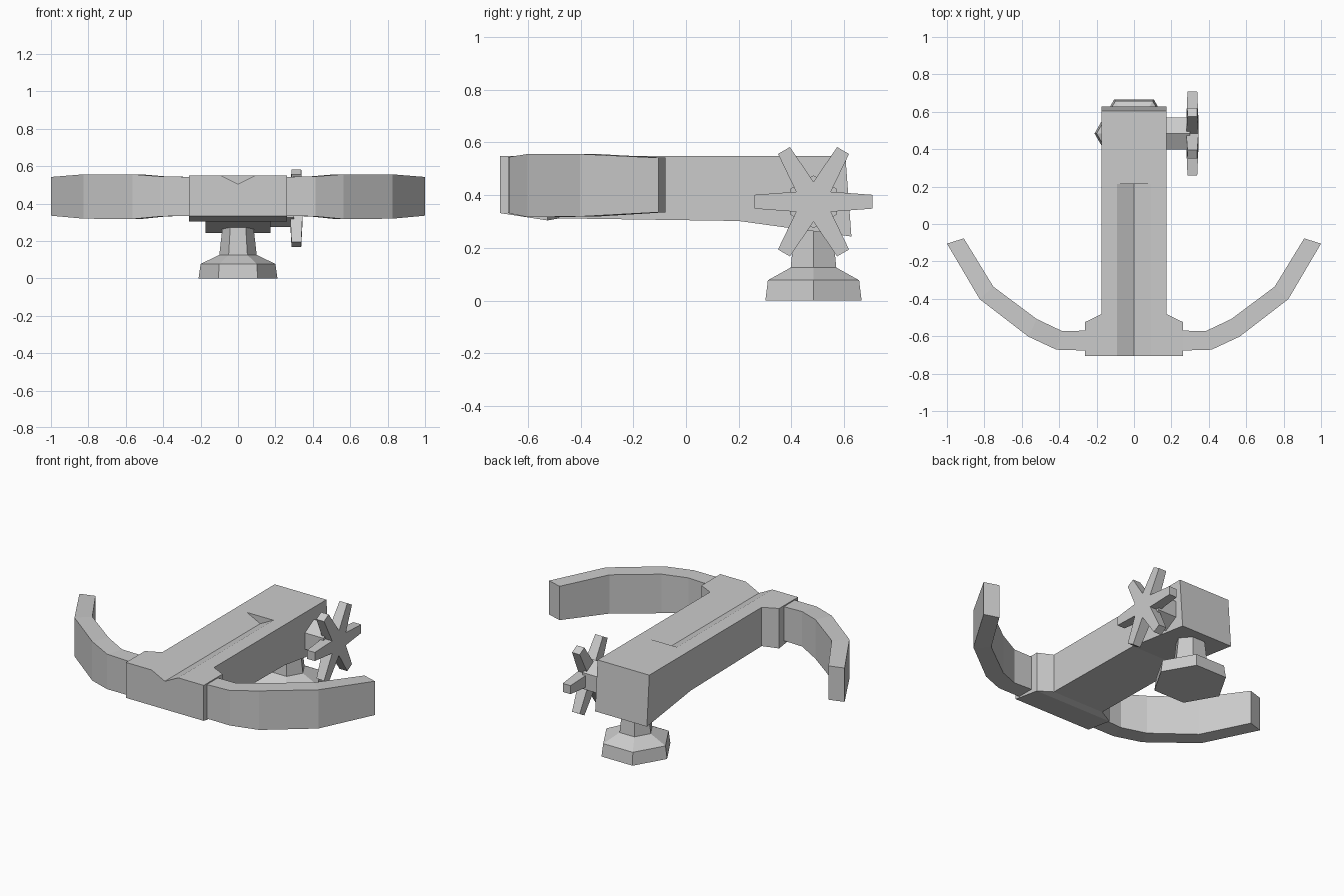
import bpy, bmesh, math

if "Cube" in bpy.data.objects:
    bpy.data.objects.remove(bpy.data.objects["Cube"])


def loft(name, rings):
    """Skin matching vertex rings together and cap both ends."""
    bm = bmesh.new()
    vs = [[bm.verts.new(p) for p in r] for r in rings]
    n = len(vs[0])
    for a, b in zip(vs, vs[1:]):
        for i in range(n):
            j = (i + 1) % n
            bm.faces.new((a[i], a[j], b[j], b[i]))
    bm.faces.new(vs[0])
    bm.faces.new(vs[-1])
    bmesh.ops.recalc_face_normals(bm, faces=bm.faces)
    me = bpy.data.meshes.new(name)
    bm.to_mesh(me)
    bm.free()
    ob = bpy.data.objects.new(name, me)
    bpy.context.collection.objects.link(ob)
    return ob


def hexagon(r, start=0):
    return [(r * math.cos(start + k * math.pi / 3),
             r * math.sin(start + k * math.pi / 3)) for k in range(6)]


CY, CZ = 0.484, 0.375   # pedestal / wheel centre

# Stock with flared head: top y, bottom y, half width, bottom z
sections = [(-0.707, -0.707, 0.263, 0.332), (-0.525, -0.525, 0.263, 0.304),
            (-0.482, -0.482, 0.175, 0.312), (0.2, 0.2, 0.175, 0.302),
            (0.605, 0.628, 0.175, 0.243)]
stock = loft("stock", [[(-w, yb, zb), (w, yb, zb), (w, yt, 0.549), (-w, yt, 0.549)]
                       for yt, yb, w, zb in sections])

# V-shaped bolt groove
cutter = loft("groove_cutter", [[(-0.13, y, 0.569), (0, y, 0.504), (0.13, y, 0.569)]
                                for y in (-0.8, 0.215)])
cutter.hide_render = True
cut = stock.modifiers.new("groove", 'BOOLEAN')
cut.operation = 'DIFFERENCE'
cut.solver = 'EXACT'
cut.object = cutter
bpy.context.view_layer.objects.active = stock
bpy.ops.object.modifier_apply(modifier="groove")
bpy.data.objects.remove(cutter)

# Curved bow limbs: outer xy, inner xy, bottom z, top z
limb = [(0.24, -0.677, 0.24, -0.57, 0.335, 0.542),
        (0.415, -0.672, 0.385, -0.572, 0.331, 0.545),
        (0.565, -0.602, 0.52, -0.508, 0.317, 0.556),
        (0.825, -0.402, 0.752, -0.335, 0.319, 0.556),
        (1.0, -0.105, 0.91, -0.077, 0.335, 0.542)]
# the root stays straight while the front of the limb swells slightly
limbs = loft("bow_limbs", [[(xo, yo, zb), (xo, yo, zt), (xi, yi, zt), (xi, yi, zb)]
                           for xo, yo, xi, yi, zb, zt in limb])
limbs.modifiers.new("mirror", 'MIRROR').use_mirror_merge = False

# Hexagonal pedestal
loft("pedestal", [[(x, CY + y, z) for x, y in hexagon(r)]
                  for z, r in [(0, 0.211), (0.077, 0.2), (0.125, 0.1), (0.3, 0.08)]])

# Hexagonal axle
loft("wheel_axle", [[(x, CY + a, CZ + b) for a, b in hexagon(0.1, math.pi / 6)]
                    for x in (0.16, 0.3)])

# Six-spoked hand wheel: notch point then two tip corners per spoke
rings = []
for side in (-1, 1):
    ring = []
    for k in range(6):
        a = k * math.pi / 3
        for rad, off, half in ((0.076, -math.pi / 6, 0.033),
                               (0.226, -0.116, 0.026), (0.226, 0.116, 0.026)):
            ring.append((0.312 + side * half, CY + rad * math.cos(a + off),
                         CZ + rad * math.sin(a + off)))
    rings.append(ring)
loft("hand_wheel", rings)
